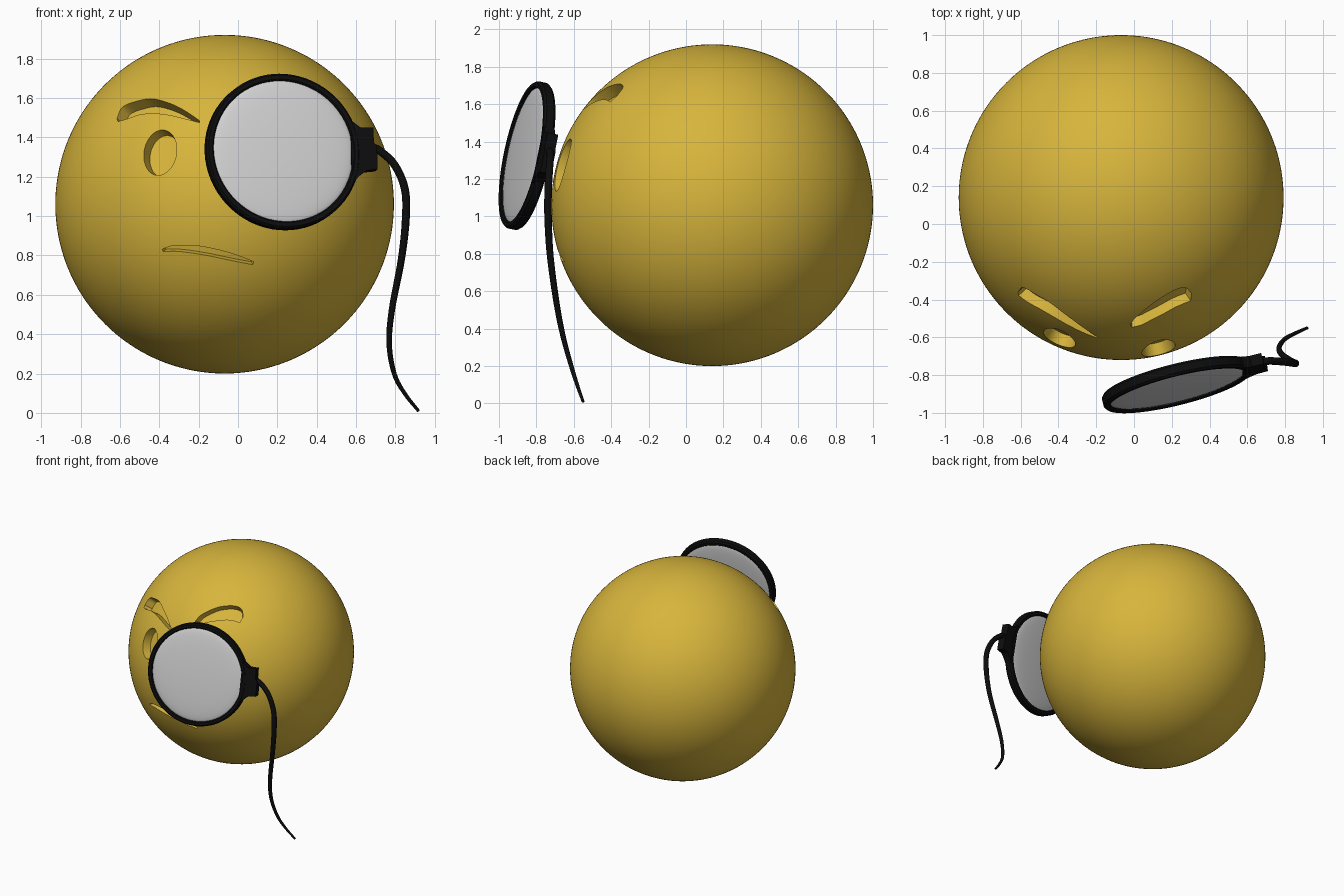
import bpy, bmesh, math
from mathutils import Vector, Matrix

cube = bpy.data.objects.get("Cube")
if cube:
    bpy.data.objects.remove(cube, do_unlink=True)

CENTRE, RADIUS = Vector((-0.068, 0.14, 1.06)), 0.86


def material(name, rgb, rough=0.5):
    m = bpy.data.materials.new(name)
    m.use_nodes = True
    m.diffuse_color = (*rgb, 1)
    bsdf = m.node_tree.nodes["Principled BSDF"]
    bsdf.inputs["Base Color"].default_value = (*rgb, 1)
    bsdf.inputs["Roughness"].default_value = rough
    return m


yellow = material("yellow skin", (0.68, 0.46, 0.045))
black = material("black frame", (0.004, 0.004, 0.004))
grey = material("pale glass", (0.65, 0.65, 0.65))


def make(name, bm, mat, smooth=True):
    bmesh.ops.recalc_face_normals(bm, faces=bm.faces)
    mesh = bpy.data.meshes.new(name)
    bm.to_mesh(mesh)
    bm.free()
    ob = bpy.data.objects.new(name, mesh)
    bpy.context.collection.objects.link(ob)
    mesh.materials.append(mat)
    select(ob)
    if smooth:
        bpy.ops.object.shade_smooth_by_angle(angle=math.radians(35))
    return ob


def select(ob):
    bpy.ops.object.select_all(action='DESELECT')
    ob.select_set(True)
    bpy.context.view_layer.objects.active = ob


def spline(pts, steps=5):
    """Smooth curve through the points."""
    p = [Vector(q) for q in pts]
    p = [2 * p[0] - p[1]] + p + [2 * p[-1] - p[-2]]
    out = []
    for a, b, c, d in zip(p, p[1:], p[2:], p[3:]):
        for k in range(steps):
            t = k / steps
            out.append(0.5 * (2 * b + (c - a) * t + (2 * a - 5 * b + 4 * c - d) * t**2
                              + (3 * b - a - 3 * c + d) * t**3))
    return out + [p[-2]]


def on_ball(p, scale):
    dx, dz = p[0] - CENTRE.x, p[1] - CENTRE.z
    return CENTRE + scale * Vector((dx, -math.sqrt(RADIUS**2 - dx * dx - dz * dz), dz))


def add_cutter(bm, upper, lower, depth):
    """Closed strip between two front-view edges, sunk radially into the ball."""
    rows = []
    for u, l in zip(upper, lower):
        rows.append([bm.verts.new(on_ball(p, s)) for p, s in
                     ((u, 1.06), (l, 1.06), (l, 1 - depth / RADIUS), (u, 1 - depth / RADIUS))])
    for a, b in zip(rows, rows[1:]):
        for i in range(4):
            j = (i + 1) % 4
            bm.faces.new((a[i], a[j], b[j], b[i]))
    bm.faces.new(rows[0])
    bm.faces.new(rows[-1][::-1])


def ellipse(cx, cz, rx, rz, tilt, n=20):
    edges = ([], [])
    for i in range(n + 1):
        a = math.radians(4) + math.radians(172) * i / n
        for edge, sign in zip(edges, (1, -1)):
            x, z = -rx * math.cos(a), sign * rz * math.sin(a)
            edge.append((cx + x + tilt * z, cz + z))
    return edges


# Ball head with sunken eyes, brows and mouth
bm = bmesh.new()
bmesh.ops.create_icosphere(bm, subdivisions=6, radius=RADIUS, matrix=Matrix.Translation(CENTRE))
head = make("head", bm, yellow)

bm = bmesh.new()
add_cutter(bm, *ellipse(-0.395, 1.322, 0.083, 0.115, 0.1), 0.065)
add_cutter(bm, *ellipse(0.13, 1.275, 0.088, 0.14, 0.0), 0.065)
brow_r = ([(-.615, 1.495), (-.585, 1.555), (-.5, 1.587), (-.43, 1.595), (-.34, 1.57), (-.27, 1.535), (-.195, 1.485)],
          [(-.61, 1.48), (-.56, 1.495), (-.5, 1.515), (-.43, 1.522), (-.35, 1.513), (-.28, 1.497), (-.195, 1.475)])
brow_l = ([(-.02, 1.59), (.01, 1.635), (.1, 1.69), (.2, 1.708), (.27, 1.69), (.305, 1.645)],
          [(-.01, 1.575), (.04, 1.583), (.1, 1.605), (.2, 1.625), (.26, 1.622), (.3, 1.612)])
mouth = ([(-.385, .832), (-.32, .85), (-.19, .846), (-.04, .812), (.08, .768)],
         [(-.38, .82), (-.3, .82), (-.17, .802), (-.04, .775), (.075, .753)])
for (up, low), depth in ((brow_r, 0.065), (brow_l, 0.065), (mouth, 0.04)):
    add_cutter(bm, spline(up), spline(low), depth)
cutter = make("face_cutter", bm, yellow, False)
cutter.hide_render = True

mod = head.modifiers.new("carve", 'BOOLEAN')
mod.operation, mod.solver, mod.object = 'DIFFERENCE', 'EXACT', cutter
select(head)
bpy.ops.object.modifier_apply(modifier=mod.name)
bpy.data.objects.remove(cutter, do_unlink=True)
select(head)
bpy.ops.object.shade_smooth_by_angle(angle=math.radians(35))

# Lens frame: local x along the lens to the hinge, local z out of the glass
normal = Vector((0.25, -1, 0.21)).normalized()
side = Vector((1, 0.25, 0))
side = (side - normal * side.dot(normal)).normalized()
up = normal.cross(side)
LENS = Matrix.Translation((0.225, -0.85, 1.325)) @ Matrix((side, up, normal)).transposed().to_4x4()


def lathe(name, profile, mat, closed):
    bm = bmesh.new()
    vs = [bm.verts.new((r, 0, z)) for r, z in profile]
    es = [bm.edges.new(p) for p in zip(vs, vs[1:])]
    if closed:
        es.append(bm.edges.new((vs[-1], vs[0])))
    bmesh.ops.spin(bm, geom=vs + es, axis=(0, 0, 1), cent=(0, 0, 0), angle=math.tau, steps=72)
    bmesh.ops.remove_doubles(bm, verts=bm.verts, dist=1e-4)
    bmesh.ops.transform(bm, matrix=LENS, verts=bm.verts)
    return make(name, bm, mat)


lathe("monocle_rim", [(.365, -.025), (.372, -.032), (.392, -.032), (.402, -.02),
                      (.402, .02), (.392, .032), (.372, .032), (.365, .025)], black, True)
dome = [(.37 * math.sin(a), .012 + .03 * math.cos(a)) for a in (math.pi / 2 * i / 10 for i in range(11))]
lathe("monocle_glass", dome + [(r, -z) for r, z in reversed(dome)], grey, False)

# Flared hinge block on the rim
bm = bmesh.new()
outline = [(.35, -.17), (.395, -.125), (.43, -.1), (.487, -.095), (.49, .02), (.475, .045),
           (.475, .12), (.41, .12), (.36, .16)]
face = bm.faces.new([bm.verts.new((x, y, -.03)) for x, y in outline])
ext = bmesh.ops.extrude_face_region(bm, geom=[face])
bmesh.ops.translate(bm, vec=(0, 0, .06), verts=[v for v in ext["geom"] if isinstance(v, bmesh.types.BMVert)])
bmesh.ops.transform(bm, matrix=LENS, verts=bm.verts)
make("monocle_hinge", bm, black, False)

# Tapered hanging cord
path = [(.67, -.735, 1.35), (.715, -.725, 1.335), (.795, -.73, 1.26), (.848, -.737, 1.135), (.852, -.737, .98),
        (.83, -.725, .78), (.782, -.69, .525), (.768, -.655, .35), (.795, -.612, .195),
        (.85, -.58, .094), (.917, -.55, .01)]
pts = spline(path, 6)
bm = bmesh.new()
rings = []
for i, p in enumerate(pts):
    t = (pts[min(i + 1, len(pts) - 1)] - pts[max(i - 1, 0)]).normalized()
    a = t.cross(Vector((0, 1, 0))).normalized()
    b = t.cross(a)
    f = i / (len(pts) - 1)
    r = 0.02 - 0.012 * max(0, f - 0.4) / 0.6
    rings.append([bm.verts.new(p + r * (a * math.cos(k * math.tau / 12) + b * math.sin(k * math.tau / 12)))
                  for k in range(12)])
for q, s in zip(rings, rings[1:]):
    for k in range(12):
        bm.faces.new((q[k], q[(k + 1) % 12], s[(k + 1) % 12], s[k]))
bm.faces.new(rings[0])
bm.faces.new(rings[-1])
make("monocle_cord", bm, black)
